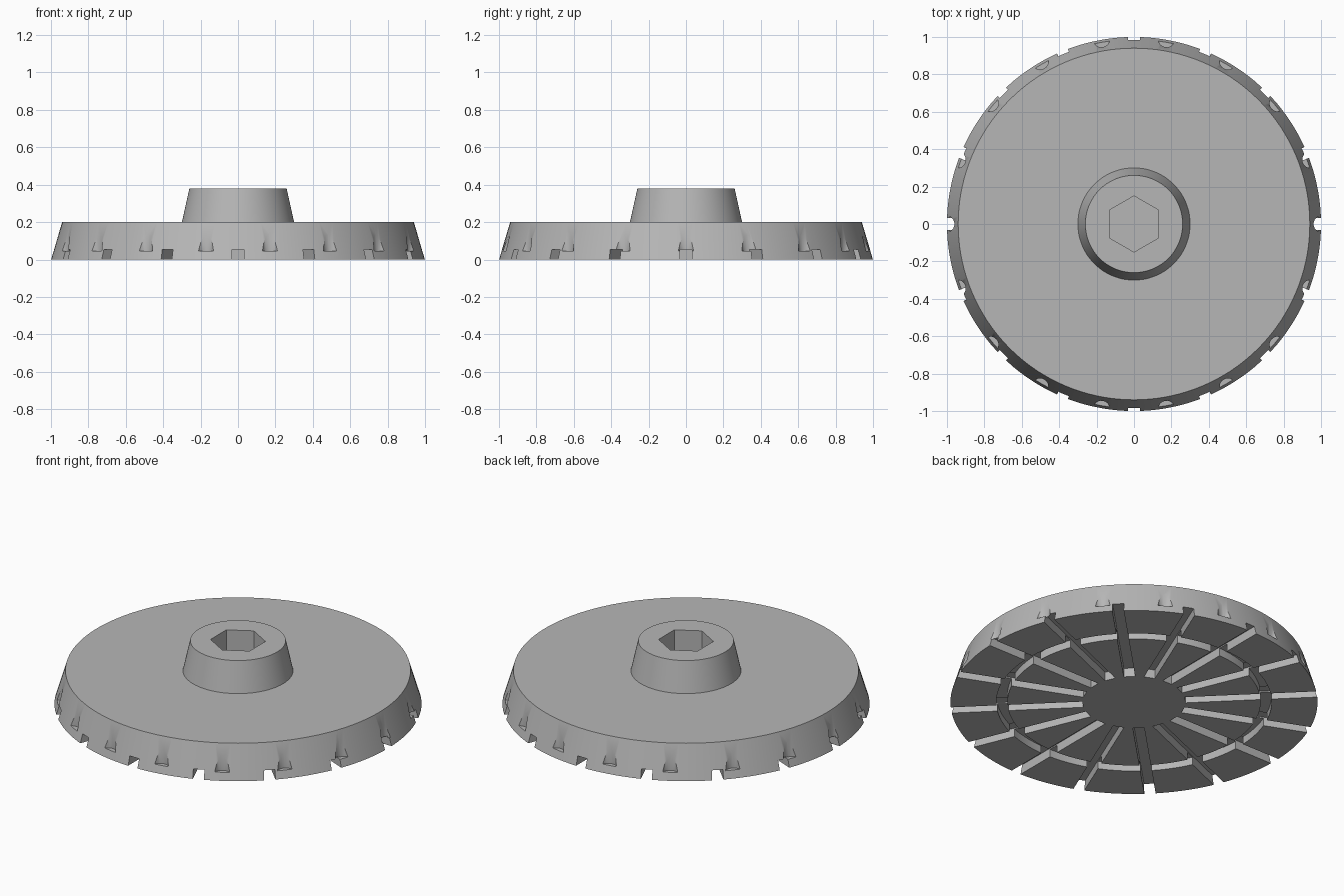
import bpy
import bmesh
from math import pi, radians
from mathutils import Matrix, Vector

if "Cube" in bpy.data.objects:
    bpy.data.objects.remove(bpy.data.objects["Cube"], do_unlink=True)

SLOT_DEPTH = 0.053
SLOT_WIDTH = 0.062
SLOT_START = 0.28
NOTCH_FLOOR = 0.045
SOCKET_FLOOR = 0.2
HUB_TOP = 0.38

grey = bpy.data.materials.new("plain grey")
grey.use_nodes = True
colour = (0.47, 0.47, 0.47, 1)
grey.diffuse_color = colour
grey.node_tree.nodes["Principled BSDF"].inputs["Base Color"].default_value = colour


def make_object(name, bm):
    bmesh.ops.recalc_face_normals(bm, faces=bm.faces)
    mesh = bpy.data.meshes.new(name)
    bm.to_mesh(mesh)
    bm.free()
    mesh.materials.append(grey)
    obj = bpy.data.objects.new(name, mesh)
    bpy.context.collection.objects.link(obj)
    return obj


def lathe(name, profile, steps):
    bm = bmesh.new()
    verts = [bm.verts.new((r, 0, z)) for r, z in profile]
    edges = [bm.edges.new(pair) for pair in zip(verts, verts[1:])]
    bmesh.ops.spin(bm, geom=verts + edges, cent=(0, 0, 0), axis=(0, 0, 1),
                   angle=2 * pi, steps=steps, use_duplicate=False)
    bmesh.ops.remove_doubles(bm, verts=bm.verts, dist=1e-5)
    return make_object(name, bm)


def prism(bm, radius, sides, low, high, matrix):
    place = matrix @ Matrix.Translation((0, 0, (low + high) / 2))
    bmesh.ops.create_cone(bm, cap_ends=True, segments=sides, radius1=radius,
                          radius2=radius, depth=high - low, matrix=place)


def cut(target, cutter):
    cutter.hide_render = True
    mod = target.modifiers.new("cut", "BOOLEAN")
    mod.operation = "DIFFERENCE"
    mod.solver = "EXACT"
    mod.object = cutter
    bpy.context.view_layer.objects.active = target
    bpy.ops.object.modifier_apply(modifier=mod.name)
    bpy.data.objects.remove(cutter, do_unlink=True)


# Tapered disc and hub, with a ring groove underneath
disc = lathe("grooved_disc", [
    (0, 0), (0.69, 0), (0.69, 0.046), (0.75, 0.046), (0.75, 0), (1, 0),
    (0.94, 0.2), (0.3, 0.2), (0.26, HUB_TOP), (0, HUB_TOP)], 144)

# Radial slots underneath, open at the rim
bm = bmesh.new()
length = 1.1 - SLOT_START
size = Matrix.Diagonal(Vector((length, SLOT_WIDTH, 2 * SLOT_DEPTH, 1)))
for i in range(16):
    turn = Matrix.Rotation(i * 2 * pi / 16, 4, "Z")
    shift = Matrix.Translation((SLOT_START + length / 2, 0, 0))
    bmesh.ops.create_cube(bm, size=1, matrix=turn @ shift @ size)
cut(disc, make_object("slot_cutter", bm))

# Small scooped notches around the sloping rim
bm = bmesh.new()
for i in range(18):
    turn = Matrix.Rotation(radians(20 * i), 4, "Z")
    prism(bm, 0.045, 24, NOTCH_FLOOR, 0.3,
          turn @ Matrix.Translation((1.005, 0, 0)))
cut(disc, make_object("notch_cutter", bm))

# Hexagonal socket in the hub
bm = bmesh.new()
prism(bm, 0.15, 6, SOCKET_FLOOR, HUB_TOP + 0.1, Matrix.Identity(4))
# Points of the hexagon lie along y
if not any(abs(v.co.x) < 0.001 for v in bm.verts):
    bmesh.ops.rotate(bm, verts=bm.verts, cent=(0, 0, 0),
                     matrix=Matrix.Rotation(pi / 6, 3, "Z"))
cut(disc, make_object("socket_cutter", bm))

# Smooth curved walls, crisp edges
bpy.ops.object.select_all(action="DESELECT")
disc.select_set(True)
bpy.context.view_layer.objects.active = disc
bpy.ops.object.shade_smooth_by_angle(angle=radians(30))
